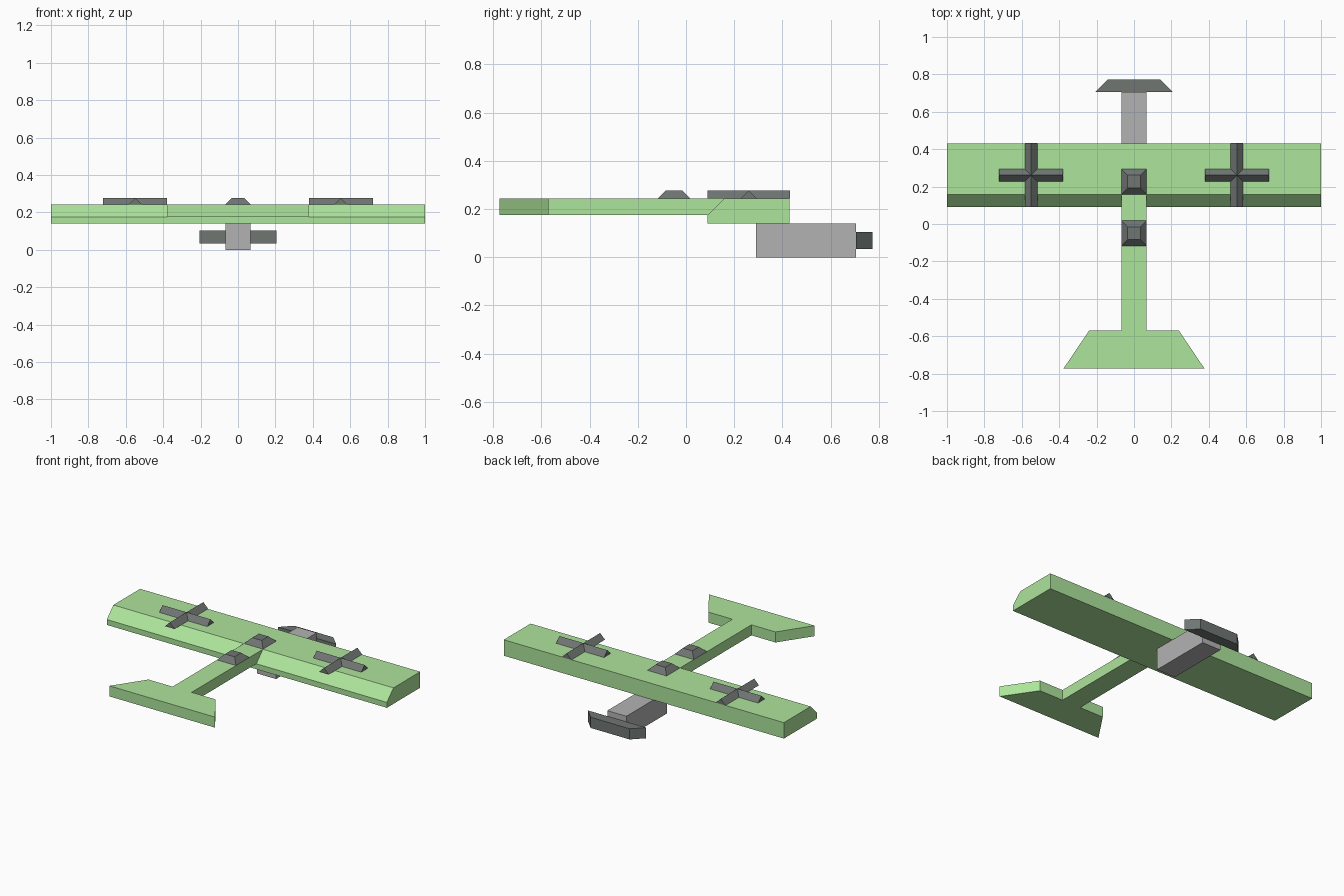
import bpy, bmesh
from mathutils import Vector

if "Cube" in bpy.data.objects:
    bpy.data.objects.remove(bpy.data.objects["Cube"])


def material(name, rgb):
    m = bpy.data.materials.new(name)
    m.diffuse_color = (*rgb, 1)
    m.use_nodes = True
    m.node_tree.nodes["Principled BSDF"].inputs["Base Color"].default_value = m.diffuse_color
    return m


GREEN = material("light_green", (0.42, 0.78, 0.33))
LIGHT = material("light_grey", (0.45, 0.45, 0.45))
DARK = material("dark_grey", (0.16, 0.18, 0.17))


def loft(name, bottom, top, mat):
    """Solid between two matching outlines."""
    bm = bmesh.new()
    a = [bm.verts.new(p) for p in bottom]
    b = [bm.verts.new(p) for p in top]
    bm.faces.new(a)
    bm.faces.new(b)
    n = len(a)
    for i in range(n):
        j = (i + 1) % n
        bm.faces.new((a[i], a[j], b[j], b[i]))
    bmesh.ops.recalc_face_normals(bm, faces=bm.faces)
    mesh = bpy.data.meshes.new(name)
    bm.to_mesh(mesh)
    bm.free()
    mesh.materials.append(mat)
    ob = bpy.data.objects.new(name, mesh)
    bpy.context.collection.objects.link(ob)
    return ob


def extrude(name, outline, step, mat):
    return loft(name, outline, [Vector(p) + Vector(step) for p in outline], mat)


def square(y, z, r):
    return [(-r, y - r, z), (r, y - r, z), (r, y + r, z), (-r, y + r, z)]


W = 0.068              # half width of the body
LOW, DECK, TOP = 0.175, 0.243, 0.277

# Wing with chamfered upper edge
wing = [(0.09, 0.14), (0.43, 0.14), (0.43, DECK), (0.157, DECK), (0.09, LOW)]
extrude("wing", [(-1, y, z) for y, z in wing], (2, 0, 0), GREEN)


# Boom and flared tail, its wing end slanted to meet the chamfer
def tail_outline(z, end):
    half = [(W, end), (W, -0.57), (0.24, -0.57), (0.377, -0.773)]
    return [(x, y, z) for x, y in half] + [(-x, y, z) for x, y in reversed(half)]


loft("boom_and_tail", tail_outline(LOW, 0.09), tail_outline(DECK, 0.157), GREEN)

# Body slung under the wing, with tapered propeller
extrude("lower_body", [(-W, 0.29, 0), (W, 0.29, 0), (W, 0.29, 0.14), (-W, 0.29, 0.14)],
        (0, 0.415, 0), LIGHT)
extrude("propeller", [(-0.207, 0.705, 0.035), (0.207, 0.705, 0.035),
                      (0.139, 0.773, 0.035), (-0.139, 0.773, 0.035)],
        (0, 0, 0.069), DARK)

# Two stepped seats on the deck
for name, y in (("front_seat", 0.227), ("rear_seat", -0.05)):
    loft(name, square(y, DECK, W), square(y, TOP, W / 2), DARK)

# Ridged cross on each wing half
R, L, CY = 0.034, 0.171, 0.261
for side, cx in (("left", -0.55), ("right", 0.55)):
    extrude(side + "_cross_long_bar",
            [(cx - R, CY - L, DECK), (cx + R, CY - L, DECK), (cx, CY - L, TOP)],
            (0, 2 * L, 0), DARK)
    extrude(side + "_cross_wide_bar",
            [(cx - L, CY - R, DECK), (cx - L, CY + R, DECK), (cx - L, CY, TOP)],
            (2 * L, 0, 0), DARK)
